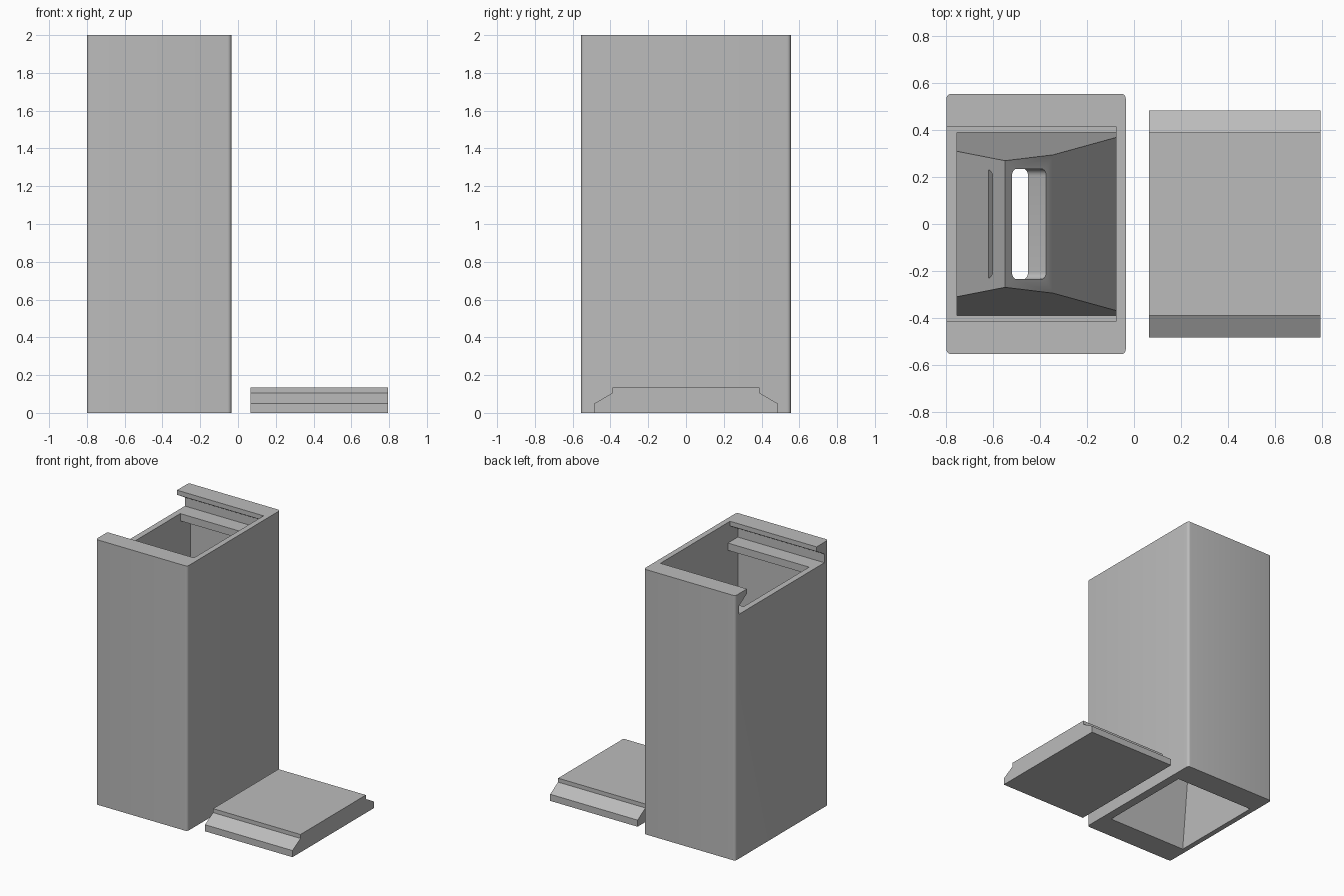
import bpy, bmesh, math
from mathutils import Matrix

if "Cube" in bpy.data.objects:
    bpy.data.objects.remove(bpy.data.objects["Cube"], do_unlink=True)

grey = bpy.data.materials.new("plain_grey")
grey.use_nodes = True
COLOUR = (0.5, 0.5, 0.5, 1)
grey.diffuse_color = COLOUR
grey.node_tree.nodes["Principled BSDF"].inputs["Base Color"].default_value = COLOUR


def finish(name, bm):
    bmesh.ops.recalc_face_normals(bm, faces=bm.faces[:])
    mesh = bpy.data.meshes.new(name)
    bm.to_mesh(mesh)
    bm.free()
    mesh.materials.append(grey)
    obj = bpy.data.objects.new(name, mesh)
    bpy.context.collection.objects.link(obj)
    return obj


def prism(name, ring_a, ring_b):
    """Solid between two matching rings of points."""
    bm = bmesh.new()
    a = [bm.verts.new(p) for p in ring_a]
    b = [bm.verts.new(p) for p in ring_b]
    bm.faces.new(a)
    bm.faces.new(b[::-1])
    for i in range(len(a)):
        j = (i + 1) % len(a)
        bm.faces.new((a[i], b[i], b[j], a[j]))
    return finish(name, bm)


def along_x(name, profile, x0, x1):
    """Extrude a half profile (y, z), mirrored in y, along x."""
    ring = profile + [(-y, z) for y, z in reversed(profile)]
    return prism(name, [(x0, y, z) for y, z in ring], [(x1, y, z) for y, z in ring])


def tapered(name, profile, base):
    """Extrude an (x, z) profile in y, narrowing with height."""
    half = lambda z: base - 0.1 * z
    return prism(name, [(x, -half(z), z) for x, z in profile],
                 [(x, half(z), z) for x, z in profile])


def block(name, x, y, z, radius=0, axis=2):
    """Box from ranges, with the edges along one axis rounded."""
    bm = bmesh.new()
    bmesh.ops.create_cube(bm, size=1)
    for v in bm.verts:
        v.co = [r[0] + (c + 0.5) * (r[1] - r[0]) for c, r in zip(v.co, (x, y, z))]
    if radius:
        edges = [e for e in bm.edges
                 if abs((e.verts[0].co - e.verts[1].co).normalized()[axis]) > 0.9]
        bmesh.ops.bevel(bm, geom=edges, offset=radius, segments=5, profile=0.5, affect='EDGES')
    return finish(name, bm)


def combine(target, tool, operation):
    """Apply a boolean and drop the tool."""
    tool.hide_render = True
    mod = target.modifiers.new(operation.title(), 'BOOLEAN')
    mod.operation, mod.object, mod.solver = operation, tool, 'EXACT'
    bpy.context.view_layer.objects.active = target
    bpy.ops.object.modifier_apply(modifier=mod.name)
    bpy.data.objects.remove(tool, do_unlink=True)


# Tall case with rounded upright edges
case = block("case", (-0.8, -0.035), (-0.555, 0.555), (0, 2), 0.02)
cavity = block("cavity_cutter", (-0.755, -0.077), (-0.512, 0.512), (0.045, 1.79))
combine(case, cavity, 'DIFFERENCE')

# Opening between the two lid rails
mouth = block("mouth_cutter", (-0.755, -0.077), (-0.39, 0.39), (1.7, 1.9))
combine(case, mouth, 'DIFFERENCE')

# Undercut slot, open on one side, for the sliding lid
slot = along_x("slot_cutter", [(0.508, 1.845), (0.508, 1.91), (0.415, 1.965), (0.415, 2.1)],
               -0.9, -0.077)
combine(case, slot, 'DIFFERENCE')

# Inner funnel rising from the floor, with a slanted top
funnel = tapered("funnel", [(-0.78, 0.02), (-0.78, 1.0), (-0.55, 1.45),
                            (-0.345, 1.2), (-0.055, 0.4), (-0.055, 0.02)], 0.415)
combine(case, funnel, 'UNION')
hollow = tapered("funnel_cutter", [(-0.76, -0.1), (-0.76, 0.95), (-0.572, 1.32),
                                   (-0.327, 1.02), (-0.1, 0.4), (-0.1, -0.1)], 0.37)
combine(case, hollow, 'DIFFERENCE')

# Rounded hole square to the slanted top
hole = block("hole_cutter", (-0.115, 0.115), (-0.235, 0.235), (-0.14, 0.1), 0.03)
hole.data.transform(Matrix.Translation((-0.4475, 0, 1.325))
                    @ Matrix.Rotation(math.atan2(0.25, 0.205), 4, 'Y'))
combine(case, hole, 'DIFFERENCE')

# Sliding lid lying beside the case
lid = along_x("lid", [(0.485, 0), (0.485, 0.05), (0.39, 0.105), (0.39, 0.135)], 0.065, 0.795)

for obj in (case, lid):
    bpy.ops.object.select_all(action='DESELECT')
    obj.select_set(True)
    bpy.context.view_layer.objects.active = obj
    bpy.ops.object.shade_smooth_by_angle(angle=math.radians(25))
